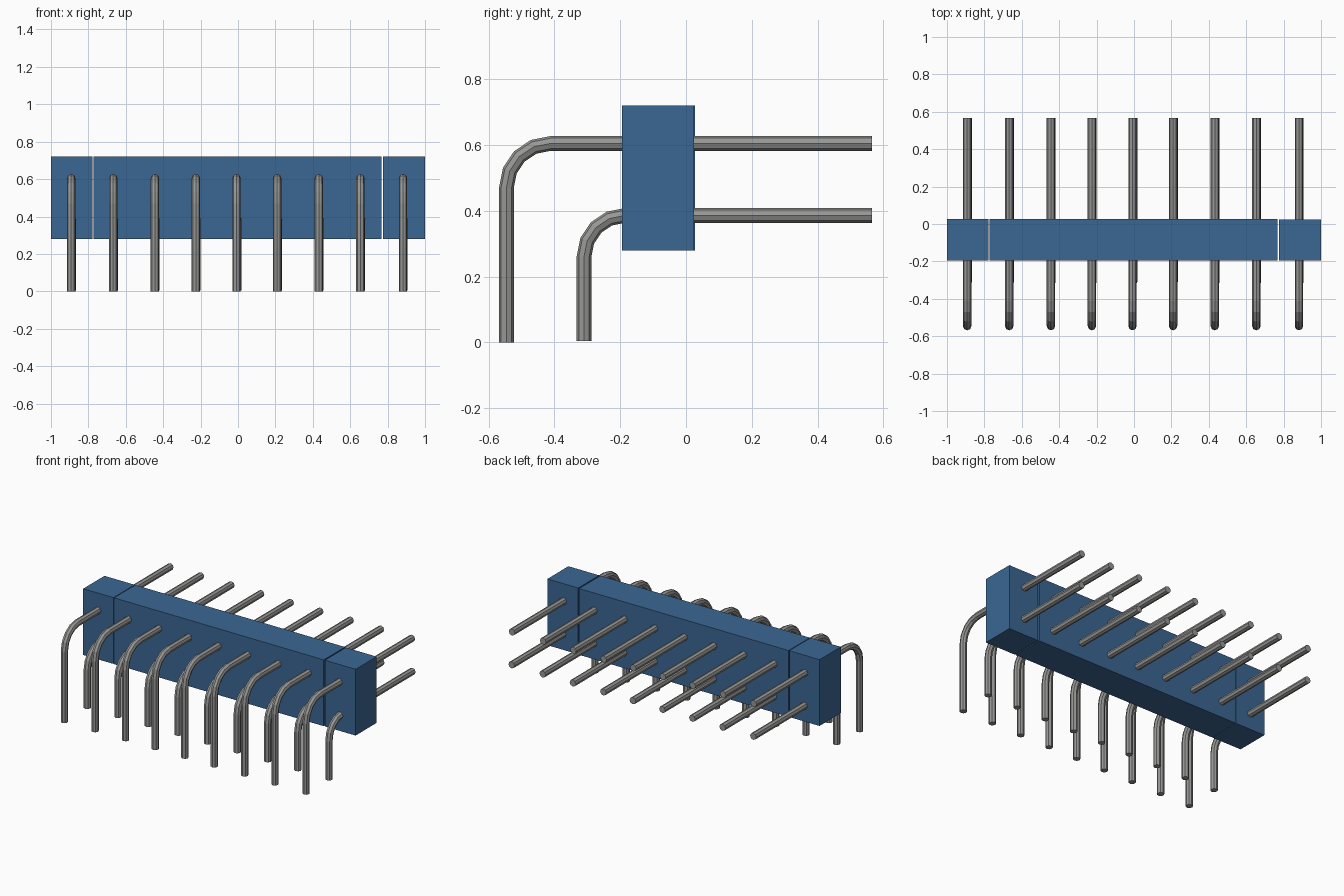
import bpy, bmesh, math
from mathutils import Vector

cube = bpy.data.objects.get("Cube")
if cube:
    bpy.data.objects.remove(cube, do_unlink=True)


def make_material(name, rgb):
    m = bpy.data.materials.new(name)
    m.use_nodes = True
    m.diffuse_color = (*rgb, 1)
    m.node_tree.nodes["Principled BSDF"].inputs["Base Color"].default_value = (*rgb, 1)
    return m


blue = make_material("blue plastic", (0.043, 0.135, 0.29))
metal = make_material("grey metal", (0.31, 0.31, 0.305))


def finish(bm, name, mat):
    bmesh.ops.recalc_face_normals(bm, faces=bm.faces)
    me = bpy.data.meshes.new(name)
    bm.to_mesh(me)
    bm.free()
    me.materials.append(mat)
    return me


def add_object(name, me, x=0.0):
    ob = bpy.data.objects.new(name, me)
    ob.location.x = x
    bpy.context.collection.objects.link(ob)


# Housing: five blocks in a row, with hairline gaps beside the end blocks
def housing_block(name, x0, x1, y0=-0.195, y1=0.028, z0=0.28, z1=0.72):
    bm = bmesh.new()
    bmesh.ops.create_cube(bm, size=1)
    for v in bm.verts:
        v.co = (x1 if v.co.x > 0 else x0,
                y1 if v.co.y > 0 else y0,
                z1 if v.co.z > 0 else z0)
    add_object(name, finish(bm, name, blue))


housing_block("housing_right_end", -1.0, -0.778)
housing_block("housing_right_section", -0.773, -0.33)
housing_block("housing_centre", -0.33, 0.33)
housing_block("housing_left_section", 0.33, 0.766)
housing_block("housing_left_end", 0.774, 1.0, y1=0.025)


# Bent pin: an eight-sided rod swept along a horizontal run, a bend and a leg
def pin_mesh(name, y_end, z_run, y_leg, z_foot, bend, radius=0.0225, sides=8, steps=4):
    path = [(y_end, z_run, 0.0)]
    for i in range(steps + 1):
        a = math.pi / 2 * i / steps
        path.append((y_leg + bend - bend * math.sin(a),
                     z_run - bend + bend * math.cos(a), a))
    path.append((y_leg, z_foot, math.pi / 2))
    bm = bmesh.new()
    rings = []
    for y, z, a in path:
        normal = Vector((0, -math.sin(a), math.cos(a)))
        ring = []
        for k in range(sides):
            t = 2 * math.pi * k / sides
            offset = normal * math.cos(t) + Vector((math.sin(t), 0, 0))
            ring.append(bm.verts.new(Vector((0, y, z)) + radius * offset))
        rings.append(ring)
    for r0, r1 in zip(rings, rings[1:]):
        for k in range(sides):
            n = (k + 1) % sides
            bm.faces.new((r0[k], r0[n], r1[n], r1[k]))
    bm.faces.new(rings[0])
    bm.faces.new(rings[-1])
    return finish(bm, name, metal)


upper = pin_mesh("upper_pin", 0.566, 0.605, -0.546, 0.0, 0.135)
lower = pin_mesh("lower_pin", 0.566, 0.386, -0.31, 0.005, 0.125)

# Two rows of nine pins
columns = [-0.892, -0.667, -0.444, -0.225, -0.008, 0.209, 0.432, 0.654, 0.882]
for i, x in enumerate(columns, 1):
    add_object(f"upper_pin_{i}", upper, x)
    add_object(f"lower_pin_{i}", lower, x + 0.003)
